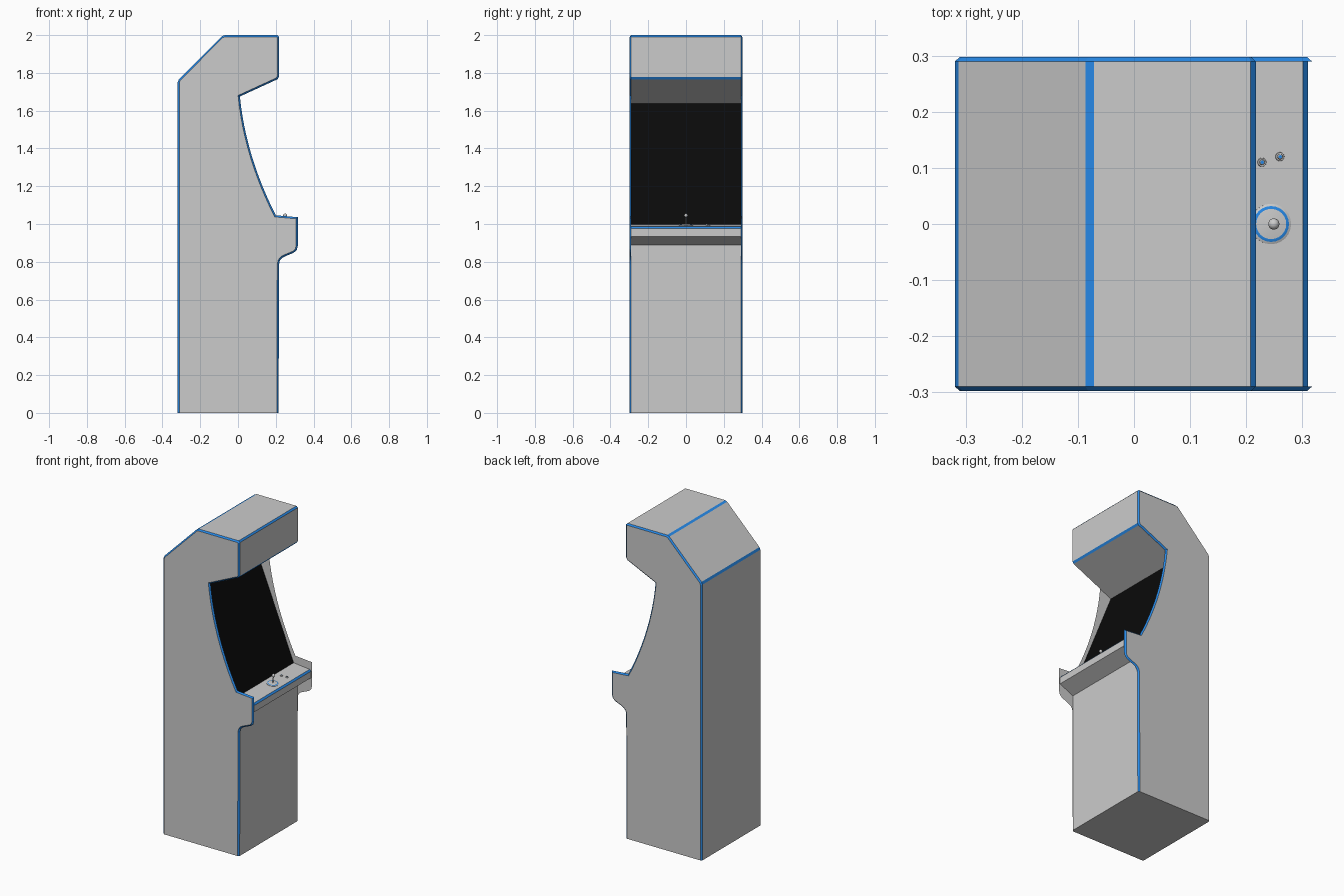
import bpy, bmesh, math
from mathutils import Matrix, Vector

if "Cube" in bpy.data.objects:
    bpy.data.objects.remove(bpy.data.objects["Cube"])


def mat(name, col):
    m = bpy.data.materials.new(name)
    m.diffuse_color = (*col, 1)
    m.use_nodes = True
    m.node_tree.nodes["Principled BSDF"].inputs["Base Color"].default_value = m.diffuse_color
    return m


GREY = mat("grey", (0.8, 0.8, 0.8))
BLUE = mat("blue_trim", (0.02, 0.25, 0.8))
BLACK = mat("black_screen", (0.003, 0.003, 0.003))
HALF = 0.29      # inner half width
TRIM = 0.009     # chamfer size


def finish(name, bm):
    me = bpy.data.meshes.new(name)
    bm.to_mesh(me)
    bm.free()
    for m in (GREY, BLUE, BLACK):
        me.materials.append(m)
    ob = bpy.data.objects.new(name, me)
    bpy.context.collection.objects.link(ob)
    return ob


def chamfer(points):
    """Points are (x, z, tag). A tag of 'cut' splits the corner in two;
    returns the points and the material of the edge after each one."""
    pts, mats = [], []
    for i, (x, z, tag) in enumerate(points):
        p = Vector((x, z))
        if tag == 'cut':
            for q, m in ((points[i - 1], 1), (points[(i + 1) % len(points)], 0)):
                pts.append(p + (Vector(q[:2]) - p).normalized() * TRIM)
                mats.append(m)
        else:
            pts.append(p)
            mats.append(2 if tag == 'screen' else 0)
    return pts, mats


# outline shared by cabinet and side panels: marquee, top, slope and back
upper = [(0.217, 1.77, 'cut'), (0.217, 2.0, 'cut'), (-0.08, 2.0, 'cut'),
         (-0.319, 1.76, 'cut'), (-0.319, 0, ''), (0.215, 0, '')]

# cabinet: swept shell with control deck and recessed screen
pts, mats = chamfer(upper + [
    (0.215, 0.89, ''), (0.31, 0.935, ''), (0.31, 0.986, 'cut'),
    (0.188, 0.998, 'screen'), (-0.07, 1.638, '')])
bm = bmesh.new()
rows = [[bm.verts.new((p.x, s * HALF, p.y)) for p in pts] for s in (-1, 1)]
for i in range(len(pts)):
    j = (i + 1) % len(pts)
    f = bm.faces.new((rows[0][i], rows[0][j], rows[1][j], rows[1][i]))
    f.material_index = mats[i]
bmesh.ops.recalc_face_normals(bm, faces=bm.faces)
finish("cabinet_body", bm)

# side panels: full outline inside, chamfered to a smaller outer face
a, b, c = Vector((0.2, 1.046)), Vector((0.041, 1.36)), Vector((0.01, 1.675))
curve = []
for k in range(13):
    t = k / 12
    p = a * (1 - t) ** 2 + b * 2 * t * (1 - t) + c * t * t
    curve.append((p.x, p.y, ''))
lower = [(0.217, 0.785, ''), (0.221, 0.805, ''), (0.233, 0.82, ''), (0.25, 0.829, ''),
         (0.295, 0.848, ''), (0.311, 0.862, ''), (0.317, 0.885, ''), (0.317, 1.036, '')]
pts, _ = chamfer(upper + lower + curve)
bm = bmesh.new()
outer = bm.faces.new([bm.verts.new((p.x, -HALF, p.y)) for p in pts])
bm.normal_update()
if outer.normal.y > 0:
    outer.normal_flip()
ring = bmesh.ops.inset_region(bm, faces=[outer], use_boundary=True, use_even_offset=True,
                              thickness=TRIM, depth=0.008)['faces']
for f in ring:
    f.material_index = 0 if f.calc_center_median().z < 0.02 else 1
for v in bm.verts:
    if v.co.z < 0.02:
        v.co.z = 0
bm.faces.new([bm.verts.new((p.x, -HALF, p.y)) for p in reversed(pts)])
bmesh.ops.remove_doubles(bm, verts=bm.verts, dist=1e-5)
bmesh.ops.recalc_face_normals(bm, faces=bm.faces)
panel = finish("side_panels", bm)
mod = panel.modifiers.new("mirror", 'MIRROR')
mod.use_axis = (False, True, False)
mod.use_mirror_merge = False


def deck_lathe(name, x, y, profile, seg):
    """Turned part on the sloping deck; profile entries are (radius, height, material)."""
    bm = bmesh.new()
    slope = 0.012 / 0.122
    z = 0.986 + (0.31 - x) * slope
    rings = [[bm.verts.new((r * math.cos(2 * math.pi * k / seg),
                            r * math.sin(2 * math.pi * k / seg), h)) for k in range(seg)]
             for r, h, _ in profile]
    for i in range(len(rings) - 1):
        for k in range(seg):
            n = (k + 1) % seg
            f = bm.faces.new((rings[i][k], rings[i][n], rings[i + 1][n], rings[i + 1][k]))
            f.material_index = profile[i][2]
    bmesh.ops.remove_doubles(bm, verts=bm.verts, dist=1e-5)
    bmesh.ops.recalc_face_normals(bm, faces=bm.faces)
    ob = finish(name, bm)
    ob.matrix_world = Matrix.Translation((x, y, z)) @ Matrix.Rotation(math.atan(slope), 4, 'Y')
    bpy.ops.object.select_all(action='DESELECT')
    ob.select_set(True)
    bpy.context.view_layer.objects.active = ob
    bpy.ops.object.shade_smooth_by_angle()


# joystick: base plate with blue ring, shaft and ball
ball = [(0.01 * math.sin(t), 0.053 - 0.01 * math.cos(t), 0)
        for t in [math.radians(18 + 18 * k) for k in range(9)]]
deck_lathe("joystick", 0.244, 0, [
    (0.036, 0, 0), (0.036, 0.002, 0), (0.032, 0.004, 1), (0.027, 0.005, 0),
    (0.003, 0.006, 0)] + ball + [(0, 0.063, 0)], 24)

# buttons: grey collar with blue centre
for i, (x, y) in enumerate([(0.228, 0.11), (0.26, 0.12)]):
    deck_lathe(f"button_{i + 1}", x, y, [
        (0.008, 0, 0), (0.0075, 0.003, 0), (0.005, 0.003, 0), (0.0045, 0.006, 0),
        (0.003, 0.007, 1), (0, 0.007, 1)], 16)
